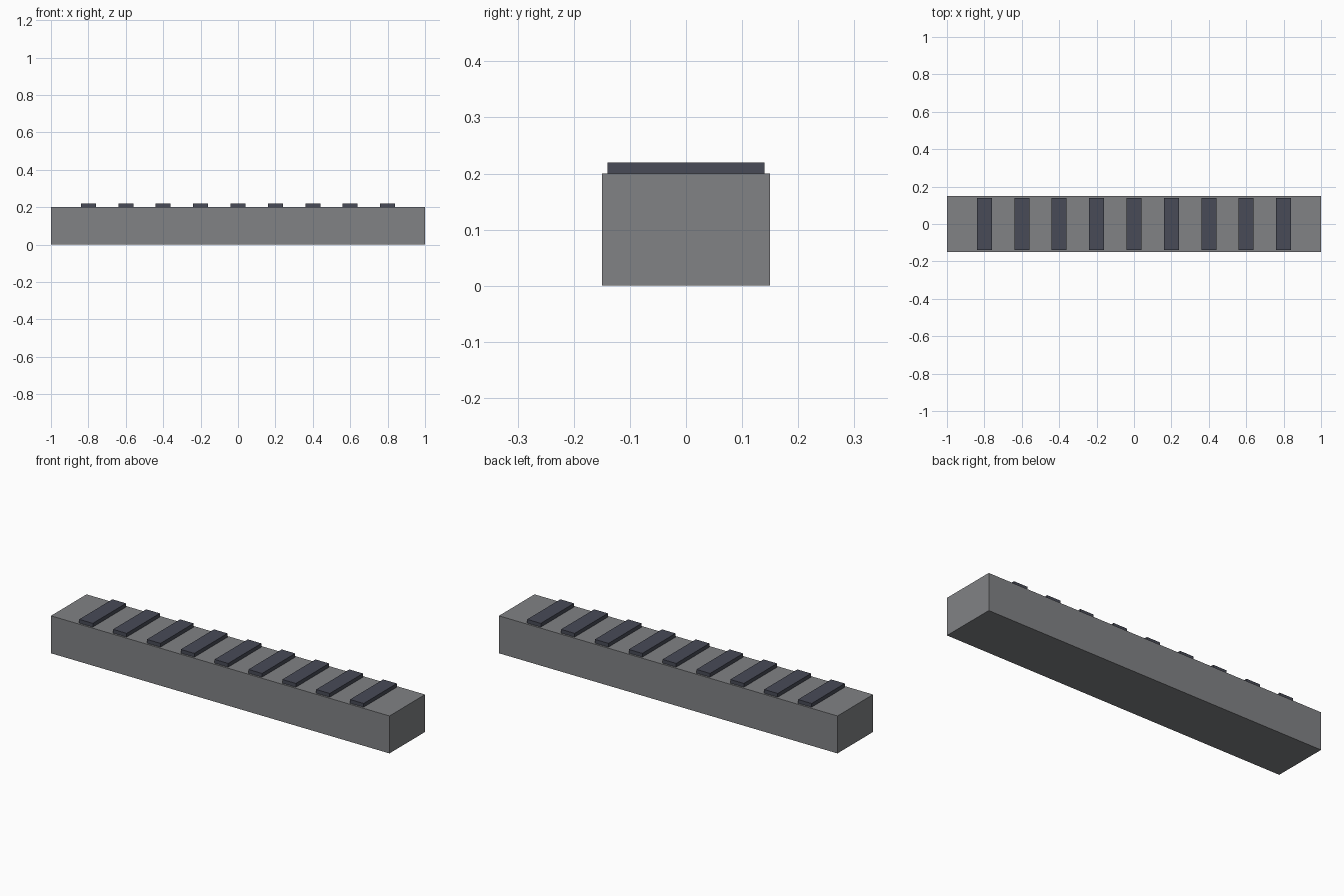
import bpy

if "Cube" in bpy.data.objects:
    bpy.data.objects.remove(bpy.data.objects["Cube"])


def material(name, color):
    mat = bpy.data.materials.new(name)
    mat.diffuse_color = (*color, 1.0)
    mat.use_nodes = True
    mat.node_tree.nodes["Principled BSDF"].inputs["Base Color"].default_value = mat.diffuse_color
    return mat


def box(name, center, size, mat):
    bpy.ops.mesh.primitive_cube_add(size=1, location=center)
    obj = bpy.context.object
    obj.name = name
    obj.scale = size
    bpy.ops.object.transform_apply(location=False, rotation=False, scale=True)
    obj.data.materials.append(mat)
    return obj


grey = material("grey", (0.22, 0.225, 0.235))
dark = material("dark_grey", (0.065, 0.07, 0.095))

# Long base beam
box("base_beam", (0, 0, 0.1), (2.0, 0.3, 0.2), grey)

# Nine raised cross slats along the top
for i in range(9):
    box(f"cross_slat_{i + 1}", (-0.8 + 0.2 * i, 0, 0.21), (0.08, 0.28, 0.02), dark)
